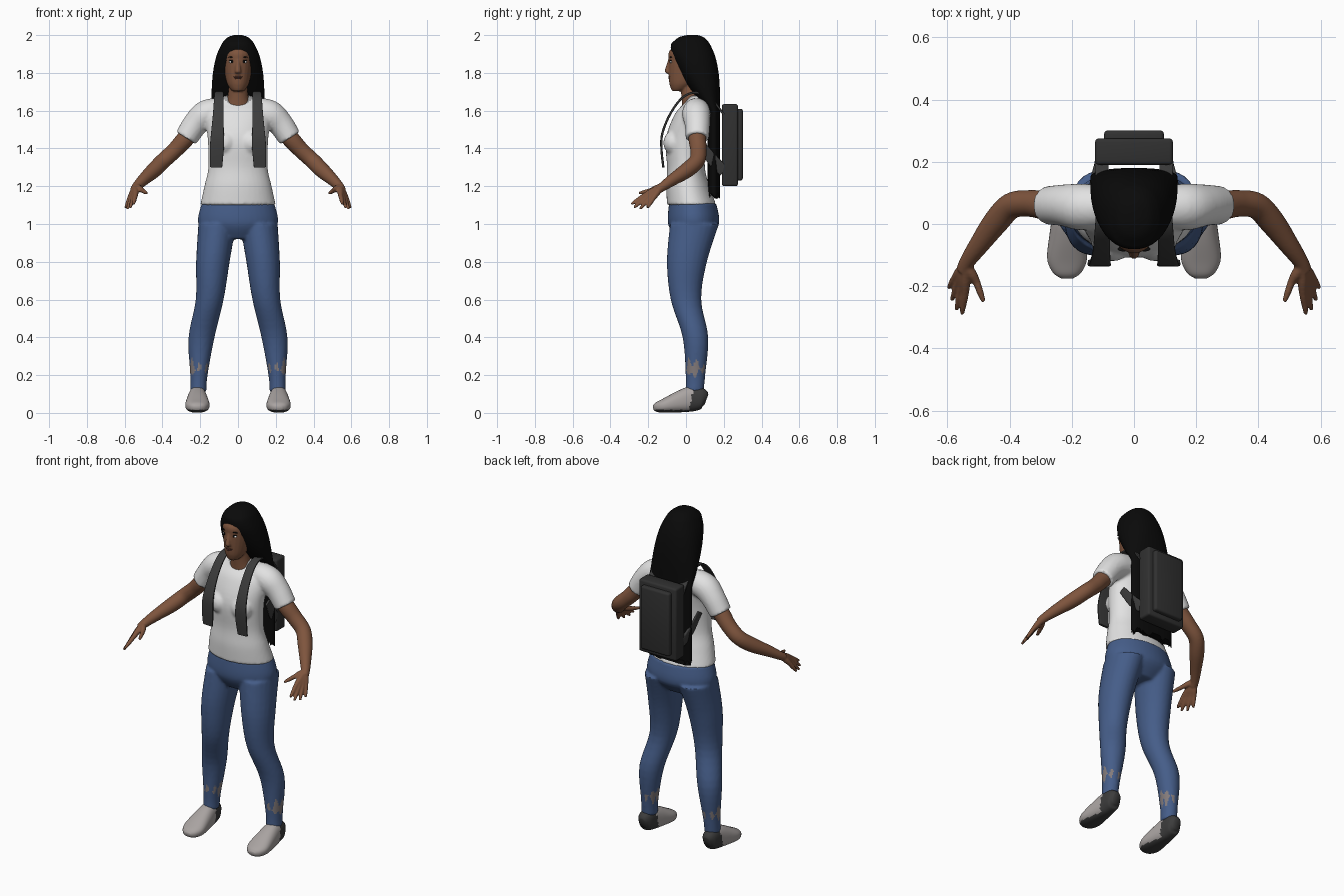
import bpy, bmesh, math, random
from mathutils import Vector, Matrix

random.seed(4)
if "Cube" in bpy.data.objects:
    bpy.data.objects.remove(bpy.data.objects["Cube"])

BOTH = (1, -1)


def material(name, red, green, blue):
    mat = bpy.data.materials.new(name)
    mat.use_nodes = True
    mat.diffuse_color = (red, green, blue, 1)
    shader = mat.node_tree.nodes["Principled BSDF"]
    shader.inputs["Base Color"].default_value = (red, green, blue, 1)
    shader.inputs["Roughness"].default_value = 0.8
    return mat


def grey(name, value):
    return material(name, value, value, value)


SKIN = material("brown skin", .21, .09, .047)
LIPS = material("dark lips", .12, .045, .03)
DENIM = material("blue denim", .06, .11, .25)
SHOE = material("pale shoe", .4, .37, .36)
WORN = material("worn grey", .23, .2, .2)
HAIR = grey("black hair", .003)
SHIRT = grey("white cotton", .76)
TRIM = grey("grey trim", .36)
PACK = grey("dark pack", .03)
STRAP = grey("charcoal strap", .045)


def spline(rows, steps):
    """Resample section rows along a Catmull-Rom curve."""
    rows = [Vector(row) for row in rows]
    padded = [rows[0], *rows, rows[-1]]
    points = []
    for a, b, c, d in zip(padded, padded[1:], padded[2:], padded[3:]):
        for k in range(steps):
            t = k / steps
            points.append(b + (c - a) * t / 2 + (a * 2 - b * 5 + c * 4 - d) * t**2 / 2
                          + (b * 3 - a - c * 3 + d) * t**3 / 2)
    return points + [rows[-1]]


def loft(bm, rows, sides=(1,), level=False, power=2, segments=24, steps=5):
    """Skin rows of (x, y, z, half width, half depth); level keeps rings horizontal."""
    points = spline(rows, steps)
    centres = [Vector(p[:3]) for p in points]
    last = len(points) - 1
    for side in sides:
        rings = []
        for i, (centre, point) in enumerate(zip(centres, points)):
            across, depth = Vector((1, 0, 0)), Vector((0, 1, 0))
            if not level:
                along = (centres[min(i + 1, last)] - centres[max(i - 1, 0)]).normalized()
                across = (across - along * across.dot(along)).normalized()
                depth = along.cross(across)
            ring = []
            for k in range(segments):
                angle = math.tau * k / segments
                u, v = [math.copysign(abs(w) ** (2 / power), w)
                        for w in (math.cos(angle), math.sin(angle))]
                co = centre + across * u * point[3] + depth * v * point[4]
                ring.append(bm.verts.new((side * co.x, co.y, co.z)))
            rings.append(ring)
        for low, high in zip(rings, rings[1:]):
            for k in range(segments):
                bm.faces.new((low[k - 1], low[k], high[k], high[k - 1]))
        bm.faces.new(rings[0])
        bm.faces.new(rings[-1])
    return rings


def column(bm, rows, **options):
    """Upright central loft from rows of (y, z, half width, half depth)."""
    return loft(bm, [(0, *row) for row in rows], level=True, **options)


def tube(bm, rows, **options):
    """Round limb from rows of (x, y, z, radius), made on both sides."""
    loft(bm, [(*row, row[-1]) for row in rows], BOTH, **options)


def ball(bm, place, size, sides=BOTH):
    for side in sides:
        matrix = Matrix.Translation((side * place[0], *place[1:])) @ Matrix.Diagonal((*size, 1))
        bmesh.ops.create_uvsphere(bm, u_segments=20, v_segments=12, radius=1, matrix=matrix)


def finish(bm, name, mats, voxel=0, rule=None, angle=50):
    """Turn a bmesh into a shaded object, optionally fusing its pieces."""
    bmesh.ops.recalc_face_normals(bm, faces=bm.faces)
    mesh = bpy.data.meshes.new(name)
    bm.to_mesh(mesh)
    bm.free()
    ob = bpy.data.objects.new(name, mesh)
    bpy.context.scene.collection.objects.link(ob)
    bpy.ops.object.select_all(action="DESELECT")
    ob.select_set(True)
    bpy.context.view_layer.objects.active = ob
    if voxel:
        fuse = ob.modifiers.new("fuse", "REMESH")
        fuse.mode, fuse.voxel_size = "VOXEL", voxel
        soften = ob.modifiers.new("soften", "SMOOTH")
        soften.factor, soften.iterations = .5, 3
        bpy.ops.object.convert(target="MESH")
    for mat in mats:
        ob.data.materials.append(mat)
    if rule:
        for face in ob.data.polygons:
            face.material_index = int(rule(face.center))
    bpy.ops.object.shade_smooth_by_angle(angle=math.radians(angle))


# Shirt: torso, bust and short sleeves, with a grey neckline
bm = bmesh.new()
column(bm, [(.03, 1.1, .2, .13), (.01, 1.2, .178, .115), (0, 1.3, .157, .1), (0, 1.45, .16, .107),
            (.03, 1.58, .175, .09), (.055, 1.64, .14, .065), (.06, 1.68, .07, .05)], segments=40)
ball(bm, (.07, -.065, 1.43), (.066, .055, .065))
tube(bm, [(.1, .055, 1.6, .07), (.17, .055, 1.58, .075), (.225, .06, 1.53, .067), (.275, .06, 1.455, .062)])
finish(bm, "shirt", [SHIRT, TRIM], .009,
       lambda c: Vector((c.x, (c.z - 1.69) * 1.4)).length < .085)

# Jeans: hips and legs, with ragged worn patches above the ankles
bm = bmesh.new()
column(bm, [(.035, 1.11, .192, .125), (.04, 1, .21, .135), (.03, .92, .12, .08)], segments=40)
calf_to_hip = [(.21, .045, .043, .048), (.207, .05, .046, .052), (.193, .05, .069, .068),
               (.15, 0, .074, .081), (.133, .005, .089, .106), (.11, .045, .1, .13)]
loft(bm, [(x, y, max(i / 5, .11), w, d) for i, (x, y, w, d) in enumerate(calf_to_hip)], BOTH, level=True)


def is_worn(c):
    turn = math.atan2(c.y - .05, abs(c.x) - .2)
    ragged = .5 + math.sin(3 * turn + 1) * math.cos(5 * turn)
    return abs(c.z - .235 - math.sin(7 * turn) / 100) < ragged * .035


finish(bm, "jeans", [DENIM, WORN], .009, is_worn)

# Head with neck and nose
bm = bmesh.new()
column(bm, [(-.043, 1.703, .028, .03), (-.03, 1.722, .046, .052), (-.01, 1.76, .063, .08),
            (.02, 1.86, .081, .113), (.025, 1.92, .079, .11), (.03, 1.985, .02, .03)])
column(bm, [(.035, 1.6, .08, .055), (.03, 1.66, .058, .053), (.02, 1.74, .047, .05)])
column(bm, [(-.087, 1.87, .008, .008), (-.098, 1.81, .016, .014), (-.09, 1.797, .013, .01)])
finish(bm, "head", [SKIN], .005)

# Eyes, brows and lips
bm = bmesh.new()
ball(bm, (.032, -.079, 1.858), (.015, .006, .007))
finish(bm, "eye_whites", [SHIRT])
bm = bmesh.new()
ball(bm, (.031, -.082, 1.858), (.007, .005, .007))
ball(bm, (.033, -.08, 1.866), (.017, .007, .002))
ball(bm, (.033, -.08, 1.883), (.02, .008, .003))
finish(bm, "irises_and_brows", [HAIR])
bm = bmesh.new()
for height, width in ((1.779, .023), (1.771, .019)):
    ball(bm, (0, -.086, height), (width, .008, .005), (1,))
finish(bm, "lips", [LIPS])


# Long hair: a domed crown, swept back from the hairline to fall behind the shoulders
def lock(z):
    rise = min(max(z - 1.65, 0) / .35, 1)
    width = .02 + .12 * math.sqrt(1 - rise**2.5)
    drop = max(1.92 - z, 0)
    front = min(max(.03 - width * 1.25, -.083) + .3 * drop + drop**2, .115)
    back = .04 + width
    return (front + back) / 2, z, width, (back - front) / 2


bm = bmesh.new()
heights = [2, 1.99, 1.97] + [1.95 - i / 20 for i in range(17)]
rings = column(bm, [lock(z) for z in heights], power=2.3, segments=64, steps=3)
for vert in rings[-1]:
    vert.co.z += random.uniform(-.02, .03)
finish(bm, "long_hair", [HAIR])

# Arms and hands: fingers fan from the wrist over the knuckles to the tips
bm = bmesh.new()
tube(bm, [(.2, .06, 1.54, .05), (.28, .06, 1.45, .047), (.335, .066, 1.39, .043), (.395, .058, 1.335, .042),
          (.445, .005, 1.285, .041), (.5, -.07, 1.235, .032), (.535, -.12, 1.2, .025), (.55, -.15, 1.18, .022)])
wrist = Vector((.54, -.13, 1.2))
fingers = [(Vector((.507, -.185, 1.178)), Vector((.483, -.25, 1.163)))]
for i in range(4):
    knuckle = Vector((.543, -.222, 1.15)).lerp(Vector((.574, -.172, 1.137)), i / 3)
    tip = Vector((.553, -.29, 1.105)).lerp(Vector((.595, -.205, 1.085)), i / 3)
    fingers.append((knuckle, knuckle + (tip - knuckle) * (1 + i * (3 - i) / 8)))
for knuckle, tip in fingers:
    tube(bm, [(*wrist, .016), (*wrist.lerp(knuckle, .55), .017), (*knuckle, .013),
              (*knuckle.lerp(tip, .55), .011), (*tip, .007)], segments=12)
finish(bm, "arms_and_hands", [SKIN], .005)

# Shoes with a dark heel and sole
bm = bmesh.new()
heel_to_toe = [(.108, .07, .022, .03), (.085, .076, .041, .055), (.03, .074, .047, .066),
               (-.03, .06, .056, .058), (-.11, .039, .064, .039), (-.155, .03, .046, .026),
               (-.174, .027, .02, .012)]
loft(bm, [(.215, *row) for row in heel_to_toe], BOTH, power=2.4, segments=40)
for vert in bm.verts:
    vert.co.z = max(vert.co.z, vert.co.y * .15, 0)
finish(bm, "shoes", [SHOE, STRAP],
       rule=lambda c: c.z < .016 + max(0, c.y) / 5 or c.y > .01 + c.z / 4)

# Backpack body and outer pocket
for name, size, place in (("backpack_body", (.25, .085, .435), (0, .2325, 1.4175)),
                          ("backpack_pocket", (.192, .05, .38), (0, .276, 1.42))):
    bm = bmesh.new()
    bmesh.ops.create_cube(bm, size=1, matrix=Matrix.Translation(place) @ Matrix.Diagonal((*size, 1)))
    bmesh.ops.bevel(bm, geom=bm.edges[:], offset=.012, segments=3, affect="EDGES", profile=.5)
    finish(bm, name, [PACK], angle=35)

# Shoulder straps and lower side straps
bm = bmesh.new()
over_shoulder = [(.2, 1.58, .022), (.13, 1.665, .022), (.05, 1.695, .022), (-.02, 1.668, .025),
                 (-.085, 1.58, .028), (-.125, 1.48, .034), (-.13, 1.4, .037), (-.12, 1.3, .032)]
loft(bm, [(.1 + (1.7 - z) / 25, y, z, width, .006) for y, z, width in over_shoulder], BOTH,
     power=5, segments=20)
loft(bm, [(.11, .2, 1.28, .012, .03), (.13, .14, 1.34, .008, .03), (.145, .075, 1.43, .006, .02)], BOTH, power=4)
finish(bm, "straps", [STRAP], angle=40)
